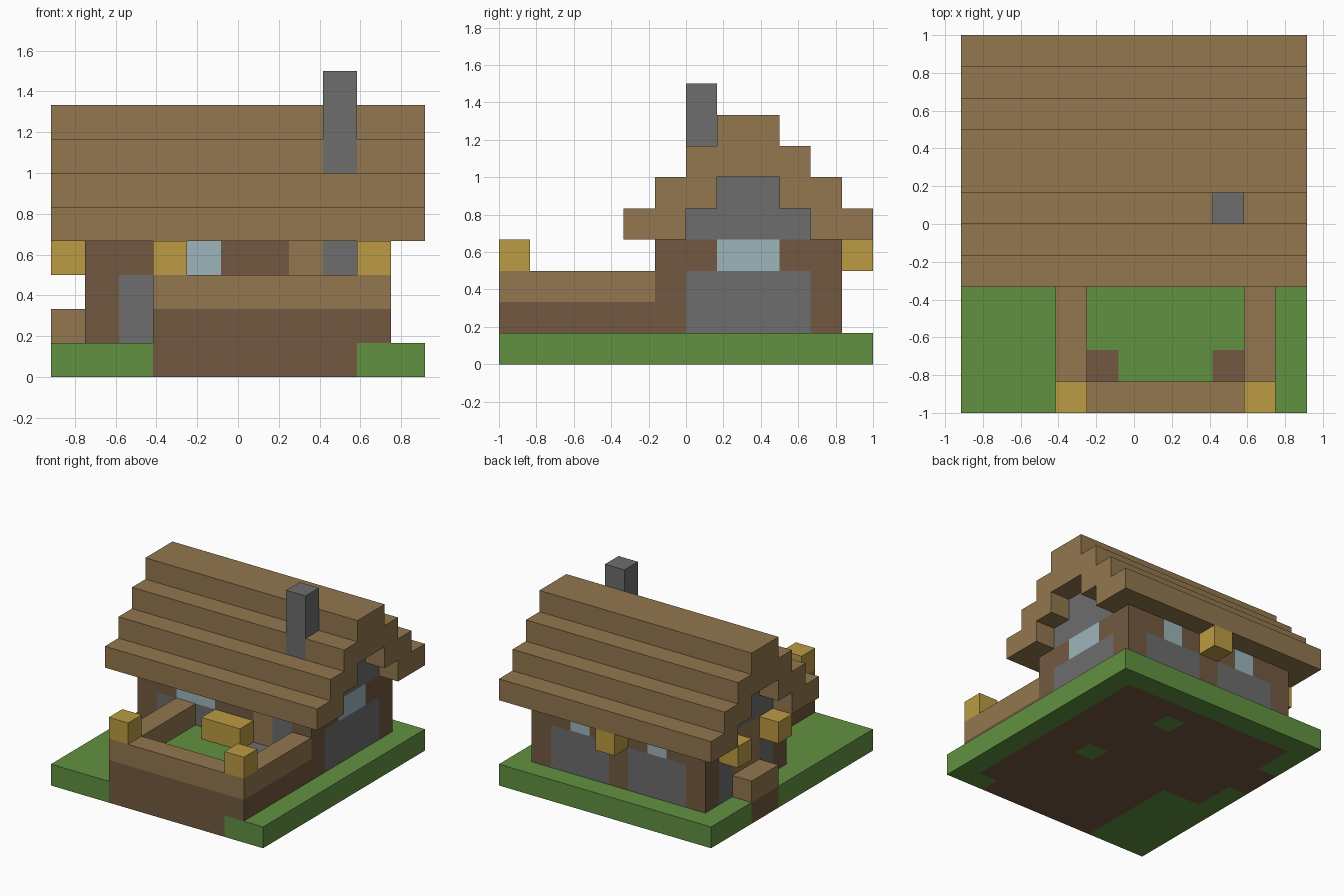
import bpy
import bmesh
from math import radians
from mathutils import Vector

if "Cube" in bpy.data.objects:
    bpy.data.objects.remove(bpy.data.objects["Cube"])

# The cottage is made of cubes on a regular grid
CELL = 1 / 6
ORIGIN = Vector((-5.5, -6, 0))
parts = {}


def linear(c):
    c /= 255
    return c / 12.92 if c <= 0.04045 else ((c + 0.055) / 1.055) ** 2.4


def make_material(name, rgb):
    mat = bpy.data.materials.new(name)
    mat.use_nodes = True
    colour = (*[linear(c) for c in rgb], 1)
    mat.diffuse_color = colour
    bsdf = mat.node_tree.nodes["Principled BSDF"]
    bsdf.inputs["Base Color"].default_value = colour
    bsdf.inputs["Roughness"].default_value = 0.9
    return mat


materials = {
    "grass": make_material("grass green", (97, 145, 64)),
    "earth": make_material("earth brown", (114, 89, 65)),
    "plank": make_material("plank brown", (146, 119, 78)),
    "stone": make_material("stone grey", (109, 109, 109)),
    "lamp": make_material("lamp gold", (187, 155, 66)),
    "glass": make_material("window blue", (156, 181, 188)),
}
slots = list(materials)


def fill(part, colour, xs, ys, zs):
    """Fill a block of grid cells; later blocks recolour earlier ones."""
    cells = parts.setdefault(part, {})
    for x in range(*xs):
        for y in range(*ys):
            for z in range(*zs):
                cells[x, y, z] = colour


def build(part, occupied):
    """Skin the exposed sides of a part's cells and merge flat areas."""
    bm = bmesh.new()
    for cell, colour in parts[part].items():
        centre = Vector(cell) + Vector((0.5, 0.5, 0.5)) + ORIGIN
        for axis in range(3):
            for sign in (-1, 1):
                normal = Vector((0, 0, 0))
                normal[axis] = sign
                if tuple(int(c + n) for c, n in zip(cell, normal)) in occupied:
                    continue
                u = Vector((0, 0, 0))
                u[(axis + 1) % 3] = 0.5
                v = normal.cross(u)
                mid = centre + normal / 2
                corners = (mid - u - v, mid + u - v, mid + u + v, mid - u + v)
                face = bm.faces.new([bm.verts.new(c * CELL) for c in corners])
                face.material_index = slots.index(colour)
    bmesh.ops.remove_doubles(bm, verts=bm.verts, dist=0.001)
    bmesh.ops.dissolve_limit(bm, angle_limit=radians(1), verts=bm.verts,
                             edges=bm.edges, delimit={"MATERIAL"})
    mesh = bpy.data.meshes.new(part)
    bm.to_mesh(mesh)
    bm.free()
    for mat in materials.values():
        mesh.materials.append(mat)
    bpy.context.collection.objects.link(bpy.data.objects.new(part, mesh))


# Ground slab with earth under the buildings
ground = (0, 1)
fill("ground", "grass", (0, 11), (0, 12), ground)
fill("ground", "earth", (3, 9), (0, 1), ground)
fill("ground", "earth", (3, 10), (1, 5), ground)
fill("ground", "earth", (1, 10), (5, 11), ground)
fill("ground", "earth", (0, 1), (7, 9), ground)
for x, y in ((7, 5), (6, 9)):
    fill("ground", "grass", (x, x + 1), (y, y + 1), ground)

# Raised garden: earth bank, lawn, two beds and a doorstep
bank = (1, 2)
fill("garden", "earth", (3, 10), (0, 5), bank)
fill("garden", "grass", (4, 9), (1, 5), bank)
for x in (4, 8):
    fill("garden", "earth", (x, x + 1), (1, 2), bank)
fill("garden", "stone", (7, 8), (4, 5), bank)

# Plank rail around the garden
rail = (2, 3)
fill("garden_rail", "plank", (3, 10), (0, 1), rail)
for x in (3, 9):
    fill("garden_rail", "plank", (x, x + 1), (0, 5), rail)

# House walls
panel, window_row, door_rows = (1, 3), (3, 4), (2, 4)
fill("walls", "earth", (1, 10), (5, 11), (1, 4))

# Front: stone panel, window, door and pillar
front = (5, 6)
fill("walls", "stone", (2, 6), front, panel)
fill("walls", "glass", (3, 5), front, window_row)
fill("walls", "plank", (7, 8), front, door_rows)
fill("walls", "stone", (8, 9), front, door_rows)

# Back: two stone panels, each with a small window above
back = (10, 11)
for x in (2, 6):
    fill("walls", "stone", (x, x + 3), back, panel)
    fill("walls", "glass", (x + 1, x + 2), back, window_row)

# Sides: stone panels, a window on one and a door on the other
for x in (1, 9):
    fill("walls", "stone", (x, x + 1), (6, 10), panel)
fill("walls", "glass", (9, 10), (7, 9), window_row)
fill("walls", "plank", (1, 2), (7, 9), door_rows)
fill("side_step", "plank", (0, 1), (7, 9), bank)

# Stepped roof around a stone gable
for step in range(4):
    level = (4 + step, 5 + step)
    fill("roof", "plank", (0, 11), (4 + step, 6 + step), level)
    fill("roof", "plank", (0, 11), (10 - step, 12 - step), level)
for step in range(2):
    fill("gable", "stone", (1, 10), (6 + step, 10 - step), (4 + step, 5 + step))

# Chimney rising through the front slope
fill("chimney", "stone", (8, 9), (6, 7), (6, 9))

# Lamps on the rail corners, the side wall and the back wall
for x, y in ((3, 0), (9, 0), (0, 6), (0, 9), (5, 11)):
    fill("lamps", "lamp", (x, x + 1), (y, y + 1), window_row)

# Golden bench against the front wall
fill("garden_bench", "lamp", (5, 7), (4, 5), rail)

# The chimney replaces the roof cells it passes through
for cell in parts["chimney"]:
    parts["roof"].pop(cell, None)

occupied = {cell for cells in parts.values() for cell in cells}
for part in parts:
    build(part, occupied)
